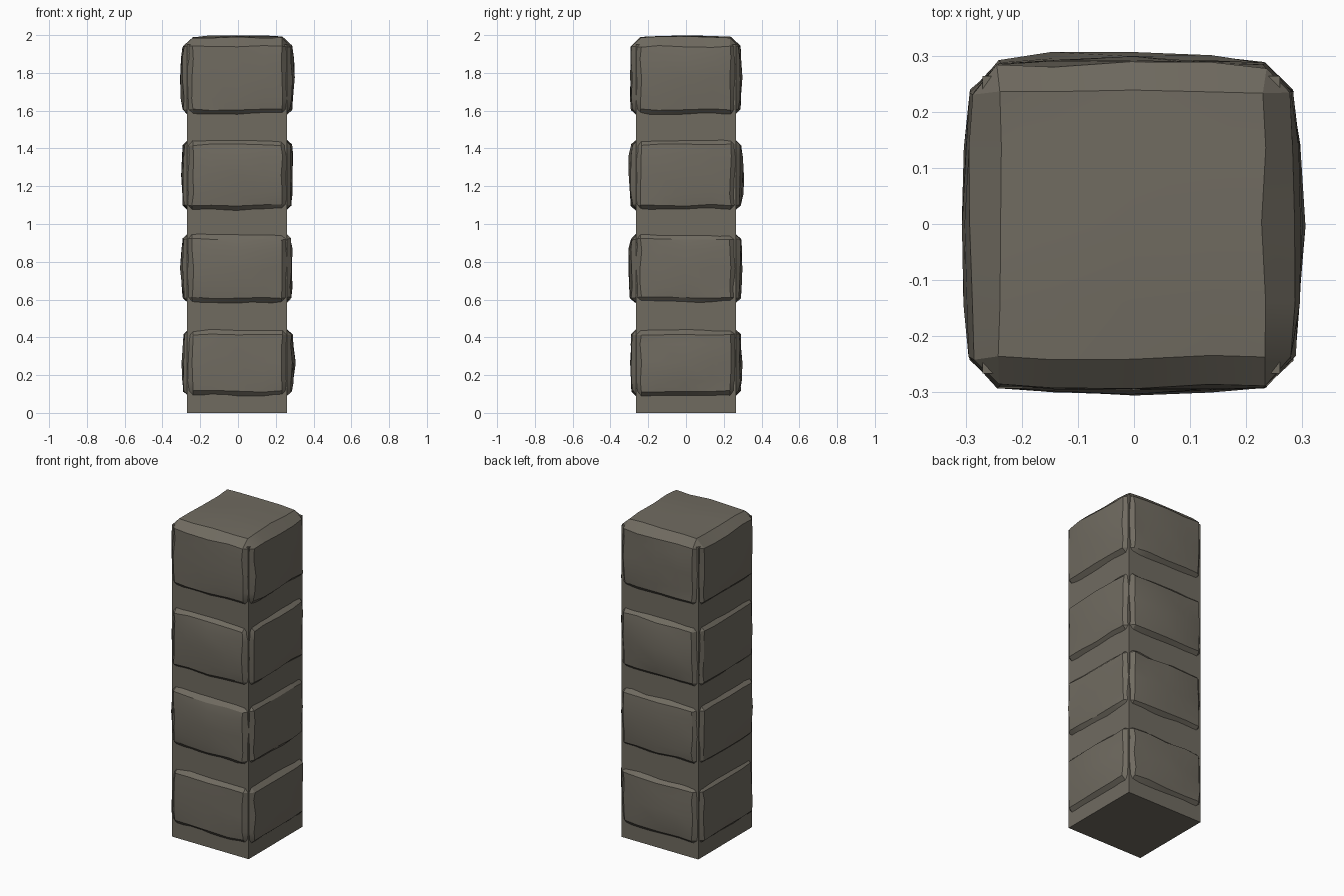
import bpy, bmesh, random
from mathutils import Vector

if "Cube" in bpy.data.objects:
    bpy.data.objects.remove(bpy.data.objects["Cube"], do_unlink=True)

random.seed(7)
stone = bpy.data.materials.new("warm_grey_stone")
stone.use_nodes = True
colour = (0.162, 0.147, 0.118, 1)
stone.diffuse_color = colour
bsdf = stone.node_tree.nodes["Principled BSDF"]
bsdf.inputs["Base Color"].default_value = colour
bsdf.inputs["Roughness"].default_value = 0.9


def finish(name, bm):
    bmesh.ops.recalc_face_normals(bm, faces=bm.faces)
    mesh = bpy.data.meshes.new(name)
    bm.to_mesh(mesh)
    bm.free()
    mesh.materials.append(stone)
    obj = bpy.data.objects.new(name, mesh)
    bpy.context.collection.objects.link(obj)
    return obj


def box(bm, low, high):
    bmesh.ops.create_cube(bm, size=1)
    low, high = Vector(low), Vector(high)
    for v in bm.verts:
        v.co = (low + high) / 2 + v.co * (high - low)


def worn_block(name, low, high, peak):
    """Chamfered block whose sides swell outwards by the given peaks."""
    bm = bmesh.new()
    box(bm, low, high)
    bmesh.ops.subdivide_edges(bm, edges=bm.edges[:], cuts=3, use_grid_fill=True)
    sharp = [e for e in bm.edges if e.calc_face_angle(0) > 1]
    bmesh.ops.bevel(bm, geom=sharp, offset=0.045, segments=1,
                    affect='EDGES', clamp_overlap=True)
    centre = (Vector(low) + Vector(high)) / 2
    half = (Vector(high) - Vector(low)) / 2
    for v in bm.verts:
        n = [(v.co[i] - centre[i]) / half[i] for i in range(3)]
        moved = v.co.copy()
        for i in range(3):
            j, k = (i + 1) % 3, (i + 2) % 3
            swell = (1 - n[j] ** 2) * (1 - n[k] ** 2)
            side = peak[2 * i + (n[i] > 0)]
            moved[i] += n[i] * side * swell + random.uniform(-0.005, 0.005)
        moved.z = min(moved.z, 2)
        v.co = moved
    obj = finish(name, bm)
    bpy.ops.object.select_all(action='DESELECT')
    obj.select_set(True)
    bpy.context.view_layer.objects.active = obj
    bpy.ops.object.shade_smooth_by_angle(angle=0.5)


# Square pillar core
bm = bmesh.new()
box(bm, (-0.27, -0.266, 0), (0.26, 0.264, 1.95))
finish("pillar_core", bm)

# Four worn blocks: bottom, top, side swellings (-x, +x, -y, +y, -z, +z)
blocks = [
    ("lowest_block", 0.07, 0.46, (0.01, 0.025, 0.01, 0.02, 0.01, 0.01)),
    ("lower_block", 0.565, 0.965, (0.02, 0.01, 0.025, 0.02, 0.015, 0.01)),
    ("upper_block", 1.055, 1.465, (0.015, 0.015, 0.02, 0.03, 0.015, 0.01)),
    ("top_block", 1.56, 1.985, (0.025, 0.025, 0.015, 0.015, 0.015, 0.015)),
]
for name, bottom, top, peak in blocks:
    worn_block(name, (-0.285, -0.284, bottom), (0.277, 0.28, top), peak)
